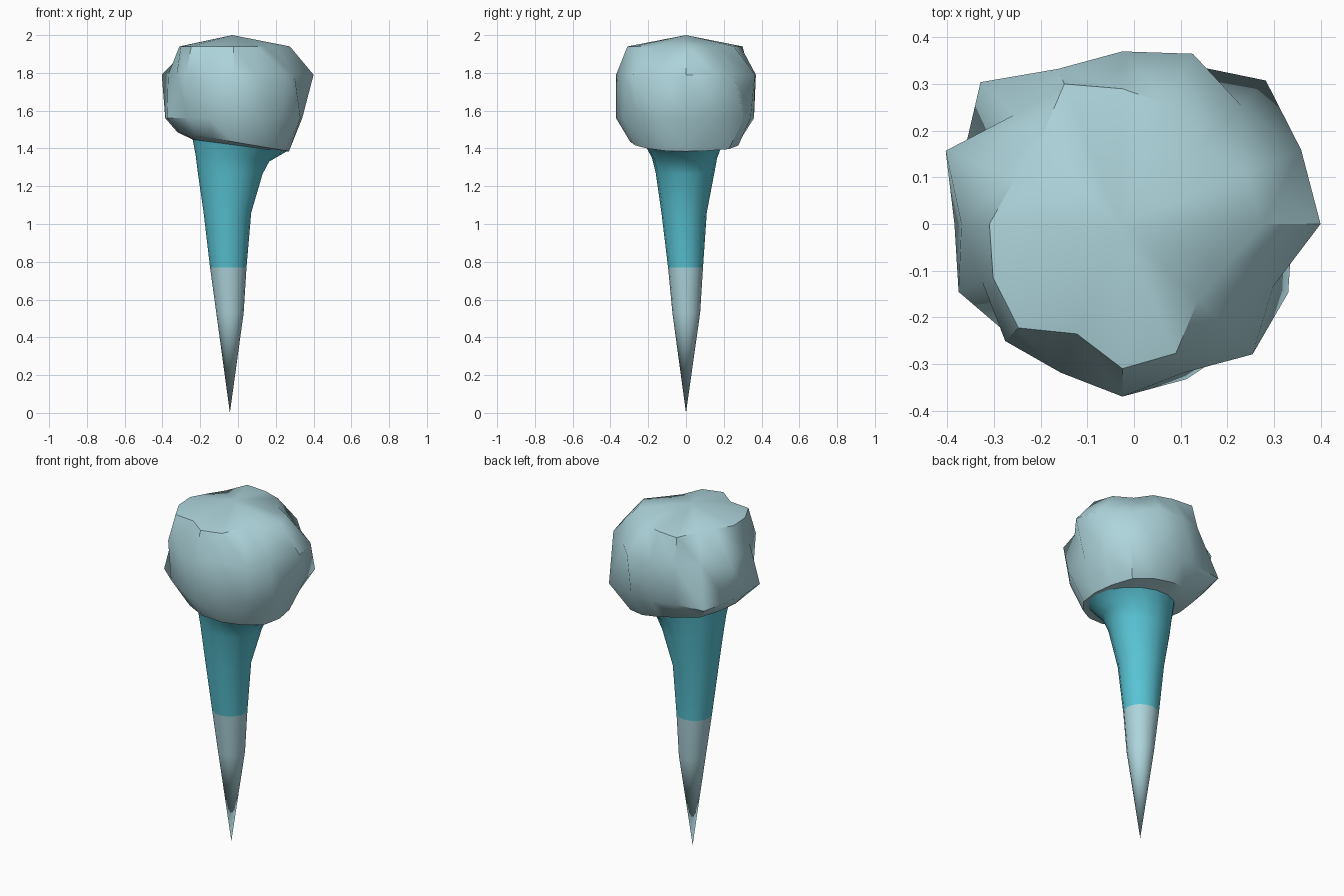
import bpy, bmesh, math

if "Cube" in bpy.data.objects:
    bpy.data.objects.remove(bpy.data.objects["Cube"])

N = 16
CX = -0.025


def material(name, color):
    m = bpy.data.materials.new(name)
    m.diffuse_color = (*color, 1)
    m.use_nodes = True
    m.node_tree.nodes["Principled BSDF"].inputs["Base Color"].default_value = m.diffuse_color
    return m


pale = material("pale blue grey", (0.42, 0.66, 0.71))
teal = material("teal", (0.10, 0.55, 0.66))


def wobbly_ring(z, radii, tilt=0.0):
    """Ring with one radius per side, optionally tilted along x."""
    pts = []
    for k, r in enumerate(radii):
        a = math.tau * k / N
        x, y = r * math.cos(a), r * math.sin(a)
        pts.append((CX + x, y, z - tilt * x))
    return pts


def oval_ring(x0, x1, y0, y1, z, tilt=0.0):
    """Oval ring fitted to its limits in x and y."""
    cx, cy, rx, ry = (x0 + x1) / 2, (y0 + y1) / 2, (x1 - x0) / 2, (y1 - y0) / 2
    return [(cx + rx * math.cos(math.tau * k / N),
             cy + ry * math.sin(math.tau * k / N),
             z - tilt * rx * math.cos(math.tau * k / N)) for k in range(N)]


def loft(name, rings, mat, apex=None, tip=None):
    """Skin rings from top to bottom, closing to an optional apex or tip."""
    bm = bmesh.new()
    vs = [[bm.verts.new(p) for p in r] for r in rings]
    for a, b in zip(vs, vs[1:]):
        for k in range(N):
            j = (k + 1) % N
            bm.faces.new((a[k], b[k], b[j], a[j]))
    if apex:
        v = bm.verts.new(apex)
        for k in range(N):
            bm.faces.new((v, vs[0][k], vs[0][(k + 1) % N]))
    if tip:
        v = bm.verts.new(tip)
        for k in range(N):
            bm.faces.new((v, vs[-1][(k + 1) % N], vs[-1][k]))
    me = bpy.data.meshes.new(name)
    bm.to_mesh(me)
    bm.free()
    me.materials.append(mat)
    ob = bpy.data.objects.new(name, me)
    bpy.context.collection.objects.link(ob)
    bpy.ops.object.select_all(action='DESELECT')
    ob.select_set(True)
    bpy.context.view_layer.objects.active = ob
    bpy.ops.object.shade_smooth_by_angle(angle=math.radians(42))
    return ob


# irregular rounded head
top = [.30, .285, .235, .275, .29, .325, .25, .25,
       .285, .30, .315, .255, .31, .30, .23, .24]
upper = [.425, .415, .36, .395, .37, .36, .33, .41,
         .345, .325, .355, .345, .37, .345, .395, .35]
lower = [.365, .38, .435, .37, .36, .35, .43, .37,
         .36, .38, .34, .335, .37, .36, .36, .385]
under = [.295, .30, .32, .30, .28, .28, .32, .30,
         .295, .30, .28, .28, .295, .29, .29, .30]
collar = oval_ring(-.24, .255, -.215, .19, 1.415, .13)
loft("head", [wobbly_ring(1.94, top), wobbly_ring(1.79, upper),
              wobbly_ring(1.56, lower), wobbly_ring(1.435, under, .17), collar],
     pale, apex=(-.03, 0, 2.0))

# flared teal neck
band_end = oval_ring(-.148, .045, -.095, .09, .77)
loft("neck", [collar,
              oval_ring(-.225, .165, -.18, .165, 1.35, .10),
              oval_ring(-.213, .13, -.16, .15, 1.27, .03),
              oval_ring(-.182, .07, -.13, .11, 1.06),
              band_end], teal)

# pointed spike
loft("spike", [band_end, oval_ring(-.115, .03, -.072, .075, .53)],
     pale, tip=(-.043, 0, 0))
